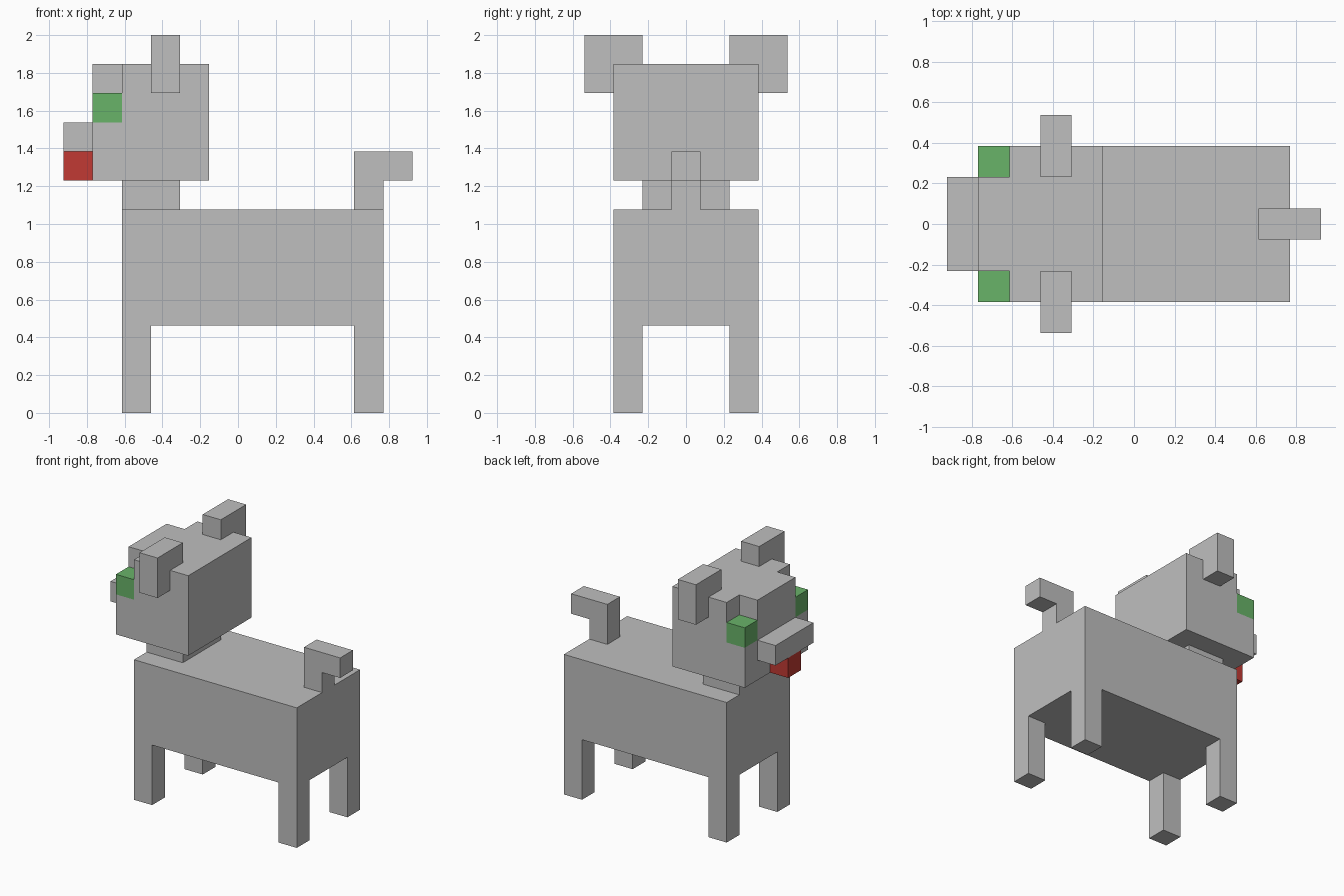
import bpy
import bmesh
from mathutils import Vector

if "Cube" in bpy.data.objects:
    bpy.data.objects.remove(bpy.data.objects["Cube"], do_unlink=True)

U = 2 / 13  # one block


def material(name, rgb):
    mat = bpy.data.materials.new(name)
    mat.use_nodes = True
    mat.diffuse_color = (*rgb, 1)
    bsdf = mat.node_tree.nodes["Principled BSDF"]
    bsdf.inputs["Base Color"].default_value = (*rgb, 1)
    bsdf.inputs["Roughness"].default_value = 0.8
    return mat


GREY = material("fur grey", (0.521, 0.521, 0.521))
GREEN = material("eye green", (0.141, 0.451, 0.141))
RED = material("tongue red", (0.533, 0.042, 0.033))


def prism(name, outline, axis, lo, hi, mat=GREY):
    """Extrude an outline (in blocks) along an axis from lo to hi."""
    def point(a, b, c):
        return Vector({"x": (c, a, b), "y": (a, c, b), "z": (a, b, c)}[axis]) * U

    bm = bmesh.new()
    face = bm.faces.new([bm.verts.new(point(a, b, lo)) for a, b in outline])
    ext = bmesh.ops.extrude_face_region(bm, geom=[face], use_keep_orig=True)
    verts = [g for g in ext["geom"] if isinstance(g, bmesh.types.BMVert)]
    bmesh.ops.translate(bm, verts=verts, vec=point(0, 0, hi - lo))
    bmesh.ops.recalc_face_normals(bm, faces=bm.faces)
    mesh = bpy.data.meshes.new(name)
    bm.to_mesh(mesh)
    bm.free()
    mesh.materials.append(mat)
    obj = bpy.data.objects.new(name, mesh)
    bpy.context.collection.objects.link(obj)
    return obj


def box(name, x, y, z, mat=GREY):
    """Block from (min, max) pairs."""
    outline = [(x[0], y[0]), (x[1], y[0]), (x[1], y[1]), (x[0], y[1])]
    return prism(name, outline, "z", *z, mat)


# Body and neck
box("body", (-4, 5), (-2.5, 2.5), (3, 7))
box("neck", (-4, -2), (-1.5, 1.5), (7, 8))

# Head: full lower half, upper half with front corners cut out for the eyes
box("lower_head", (-5, -1), (-2.5, 2.5), (8, 10))
crown = [(-5, -1.5), (-4, -1.5), (-4, -2.5), (-1, -2.5),
         (-1, 2.5), (-4, 2.5), (-4, 1.5), (-5, 1.5)]
prism("upper_head", crown, "z", 10, 12)
box("muzzle", (-6, -5), (-1.5, 1.5), (9, 10))
box("tongue", (-6, -5), (-0.5, 0.5), (8, 9), RED)

# Tail bends backward at the top
tail = [(4, 7), (5, 7), (5, 8), (6, 8), (6, 9), (4, 9)]
prism("tail", tail, "y", -0.5, 0.5)

# Mirrored parts: eyes, drooping ears and legs
ear = [(1.5, 12), (2.5, 12), (2.5, 11), (3.5, 11), (3.5, 13), (1.5, 13)]
for s, side in ((-1, "near"), (1, "far")):
    y = sorted((1.5 * s, 2.5 * s))
    box(f"{side}_eye", (-5, -4), y, (10, 11), GREEN)
    prism(f"{side}_ear", [(a * s, b) for a, b in ear], "x", -3, -2)
    for x, end in ((-4, "front"), (4, "rear")):
        box(f"{side}_{end}_leg", (x, x + 1), y, (0, 3))
